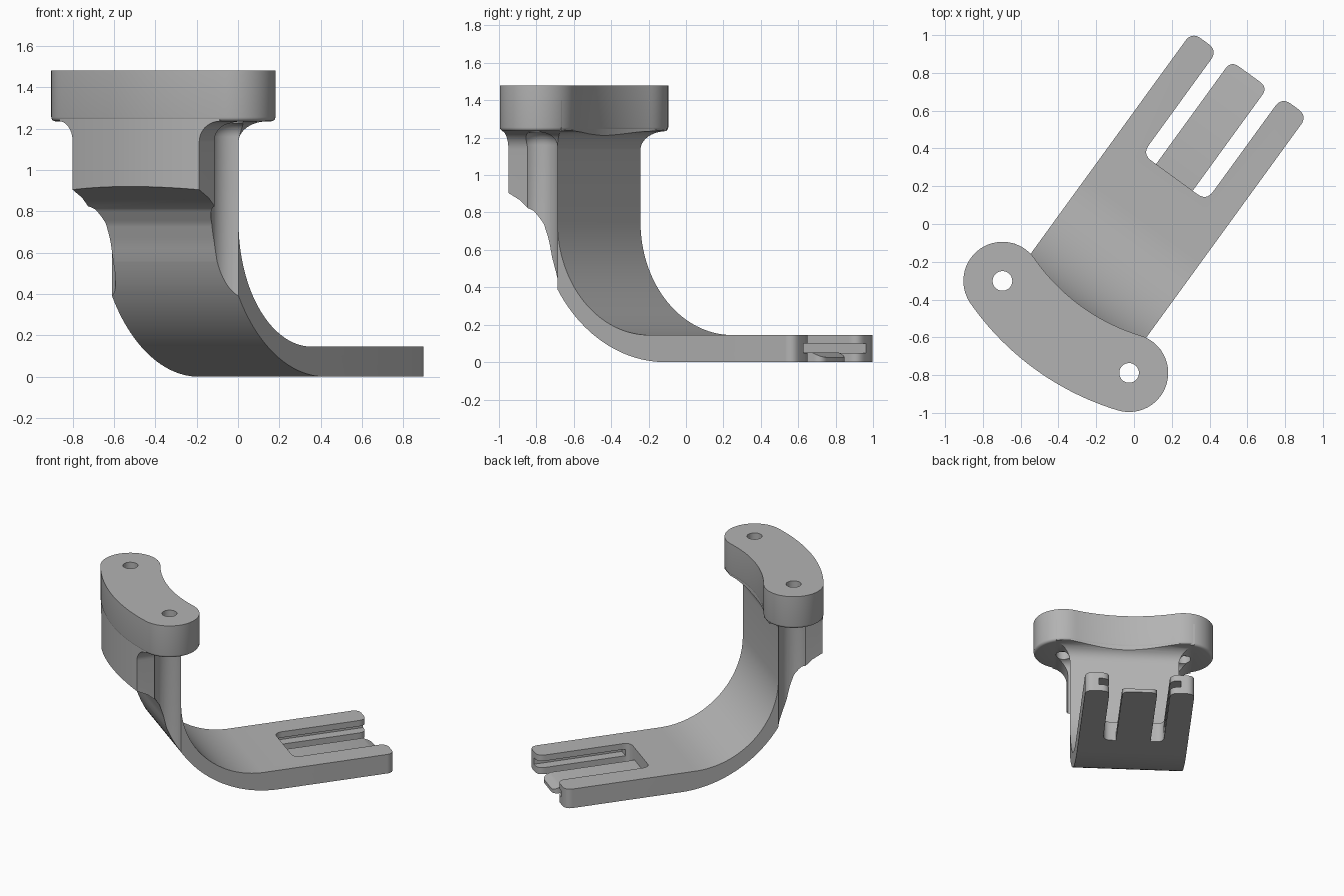
import bpy, bmesh
from math import sin, cos, radians, degrees, atan2, pi
from mathutils import Vector, Matrix

cube = bpy.data.objects.get("Cube")
if cube:
    bpy.data.objects.remove(cube, do_unlink=True)

grey = bpy.data.materials.new("light_grey_plastic")
grey.use_nodes = True
grey.diffuse_color = (0.45, 0.45, 0.45, 1)
grey.node_tree.nodes["Principled BSDF"].inputs["Base Color"].default_value = grey.diffuse_color

# Working frame: x runs along the arm, y across it; turned into place at the end
HALF = 0.378          # half width of the arm
RING_X = 0.54         # centre of the curved mounting block
RING_R, RING_W = 1.263, 0.207
HOLE_ANGLE = atan2(0.415, 1.195)
PLACE = Matrix.Translation((0.0227, -0.0165, 0)) @ Matrix.Rotation(radians(54), 4, 'Z')


def arc(cx, cy, r, a0, a1, n=16):
    angles = [radians(a0 + (a1 - a0) * i / n) for i in range(n + 1)]
    return [(cx + r * cos(a), cy + r * sin(a)) for a in angles]


def rounded(corners, n=8):
    """Polygon from (x, y, radius) corners, rounded with quadratic curves."""
    pts = []
    for i, (x, y, r) in enumerate(corners):
        p = Vector((x, y))
        if not r:
            pts.append((x, y))
            continue
        a = p + (Vector(corners[i - 1][:2]) - p).normalized() * r
        b = p + (Vector(corners[(i + 1) % len(corners)][:2]) - p).normalized() * r
        for k in range(n + 1):
            f = k / n
            pts.append(tuple(a * (1 - f) ** 2 + p * (2 * f * (1 - f)) + b * f ** 2))
    return pts


def prism(name, outline, lo, hi, axis='z', bottom_bevel=0):
    """Extrude a 2D outline along an axis."""
    put = {'z': lambda p, d: (p[0], p[1], d),
           'y': lambda p, d: (p[0], d, p[1]),
           'x': lambda p, d: (d, p[0], p[1])}[axis]
    bm = bmesh.new()
    face = bm.faces.new([bm.verts.new(put(p, lo)) for p in outline])
    grown = bmesh.ops.extrude_face_region(bm, geom=[face])["geom"]
    shift = Vector(put((0, 0), hi - lo))
    bmesh.ops.translate(bm, vec=shift, verts=[g for g in grown if isinstance(g, bmesh.types.BMVert)])
    bmesh.ops.recalc_face_normals(bm, faces=bm.faces)
    if bottom_bevel:
        edges = [e for e in bm.edges if all(abs(v.co.z - lo) < 1e-5 for v in e.verts)]
        bmesh.ops.bevel(bm, geom=edges, offset=bottom_bevel, segments=4, profile=0.5, affect='EDGES')
    mesh = bpy.data.meshes.new(name)
    bm.to_mesh(mesh)
    bm.free()
    obj = bpy.data.objects.new(name, mesh)
    bpy.context.scene.collection.objects.link(obj)
    return obj


def lathe(name, x, y, profile, n=40):
    """Solid of revolution from (radius, z) points, upright at x, y."""
    bm = bmesh.new()
    rings = [[bm.verts.new((x + r * cos(2 * pi * i / n), y + r * sin(2 * pi * i / n), z))
              for i in range(n)] for r, z in profile]
    for a, b in zip(rings, rings[1:]):
        for i in range(n):
            j = (i + 1) % n
            bm.faces.new((a[i], a[j], b[j], b[i]))
    bm.faces.new(rings[0])
    bm.faces.new(rings[-1])
    bmesh.ops.recalc_face_normals(bm, faces=bm.faces)
    mesh = bpy.data.meshes.new(name)
    bm.to_mesh(mesh)
    bm.free()
    obj = bpy.data.objects.new(name, mesh)
    bpy.context.scene.collection.objects.link(obj)
    return obj


def combine(obj, cutter, operation='DIFFERENCE', keep=False):
    """Apply a boolean and throw the cutter away."""
    cutter.hide_render = True
    mod = obj.modifiers.new("cut", 'BOOLEAN')
    mod.operation, mod.solver, mod.object = operation, 'EXACT', cutter
    bpy.context.view_layer.update()
    mesh = bpy.data.meshes.new_from_object(obj.evaluated_get(bpy.context.evaluated_depsgraph_get()))
    obj.modifiers.clear()
    obj.data = mesh
    if not keep:
        bpy.data.objects.remove(cutter, do_unlink=True)


# Bracket arm: side profile with the sweeping bend and the flared front
flare = [(-0.66, 0.65), (-0.69, 0.74), (-0.735, 0.81), (-0.8, 0.865), (-0.88, 0.905), (-0.96, 0.93)]
side = ([(1.1, 0.145)] + arc(0.05, 0.75, 0.605, 270, 180, 32)
        + arc(-0.455, 1.135, 0.1, 180, 90, 10) + [(-0.455, 1.4), (-1.1, 1.4), (-1.1, 0.935)]
        + flare[::-1] + arc(0.16, 0.85, 0.85, 200, 270, 32) + [(1.1, 0)])
arm = prism("bracket_arm", side, -0.7, 0.7, 'y')

# Width of the arm, with fillets spreading out under the block
half = [(HALF, -0.1)] + arc(HALF + 0.1, 1.135, 0.1, 180, 90, 10) + [(HALF + 0.1, 1.5)]
width = prism("width_cutter", half + [(-y, z) for y, z in half[::-1]], -1.3, 1.3, 'x')
combine(arm, width, 'INTERSECT')

# Plan of the arm: two prongs with rounded tips
edge, tip = HALF + 0.0005, 1.003
fork = [(-1.2, -0.7, 0), (-0.3, -0.7, 0), (-0.3, -edge, 0), (tip, -edge, 0.06), (tip, -0.21, 0.06),
        (0.325, -0.21, 0.06)]
fork += [(x, -y, r) for x, y, r in fork[::-1]]
combine(arm, prism("fork_cutter", rounded(fork), -0.2, 1.6), 'INTERSECT')

# Curved front and back of the upright, matching the block
outer = prism("front_cutter", arc(RING_X, 0, RING_R + RING_W - 0.002, 0, 358, 179), -0.3, 1.7)
combine(arm, outer, 'INTERSECT')
inner = prism("back_cutter", arc(RING_X, 0, RING_R - RING_W + 0.002, 0, 358, 179), 1.0, 1.7)
combine(arm, inner)

# Slide grooves along the inside of the prongs
groove = [(0.36, -0.285), (1.2, -0.285), (1.2, 0.285), (0.36, 0.285)]
combine(arm, prism("groove_cutter", groove, 0.05, 0.1))

# Mounting block: a curved slot shape with round ends
a = degrees(HOLE_ANGLE)
hx, hy = RING_X - RING_R * cos(HOLE_ANGLE), RING_R * sin(HOLE_ANGLE)
outline = (arc(RING_X, 0, RING_R + RING_W, 180 - a, 180 + a, 40)
           + arc(hx, -hy, RING_W, 180 + a, 360 + a, 28)[1:]
           + arc(RING_X, 0, RING_R - RING_W, 180 + a, 180 - a, 40)[1:]
           + arc(hx, hy, RING_W, -a, 180 - a, 28)[1:-1])
block = prism("mounting_block", outline, 1.235, 1.48, bottom_bevel=0.02)

# Screw holes, with clearance pockets down the sides of the upright
pocket = [(0.105, 0.15)] + arc(0.035, 1.16, 0.07, 0, 90, 8)
for sign in (-1, 1):
    combine(arm, lathe("pocket_cutter", hx, sign * hy, pocket))
    drill = lathe("hole_cutter", hx, sign * hy, [(0.052, 1.0), (0.052, 1.6)])
    combine(arm, drill, keep=True)
    combine(block, drill)

# Thin spring tongue between the prongs, with a sloping tip
tongue_side = [(0.3, 0), (tip, 0), (tip, 0.025), (0.94, 0.052), (0.3, 0.052)]
tongue = prism("spring_tongue", tongue_side, -0.12, 0.12, 'y')
plan = [(0.2, -0.13, 0), (0.2, 0.13, 0), (tip - 0.002, 0.1195, 0.05), (tip - 0.002, -0.1195, 0.05)]
combine(tongue, prism("tip_cutter", rounded(plan), -0.1, 0.2), 'INTERSECT')

# Finish: colour, placement and smooth shading with sharp edges kept
bpy.ops.object.select_all(action='DESELECT')
for obj in (arm, block, tongue):
    obj.data.materials.clear()
    obj.data.materials.append(grey)
    for poly in obj.data.polygons:
        poly.material_index = 0
    obj.matrix_world = PLACE
    obj.select_set(True)
    bpy.context.view_layer.objects.active = obj
bpy.ops.object.shade_smooth_by_angle(angle=radians(30))
